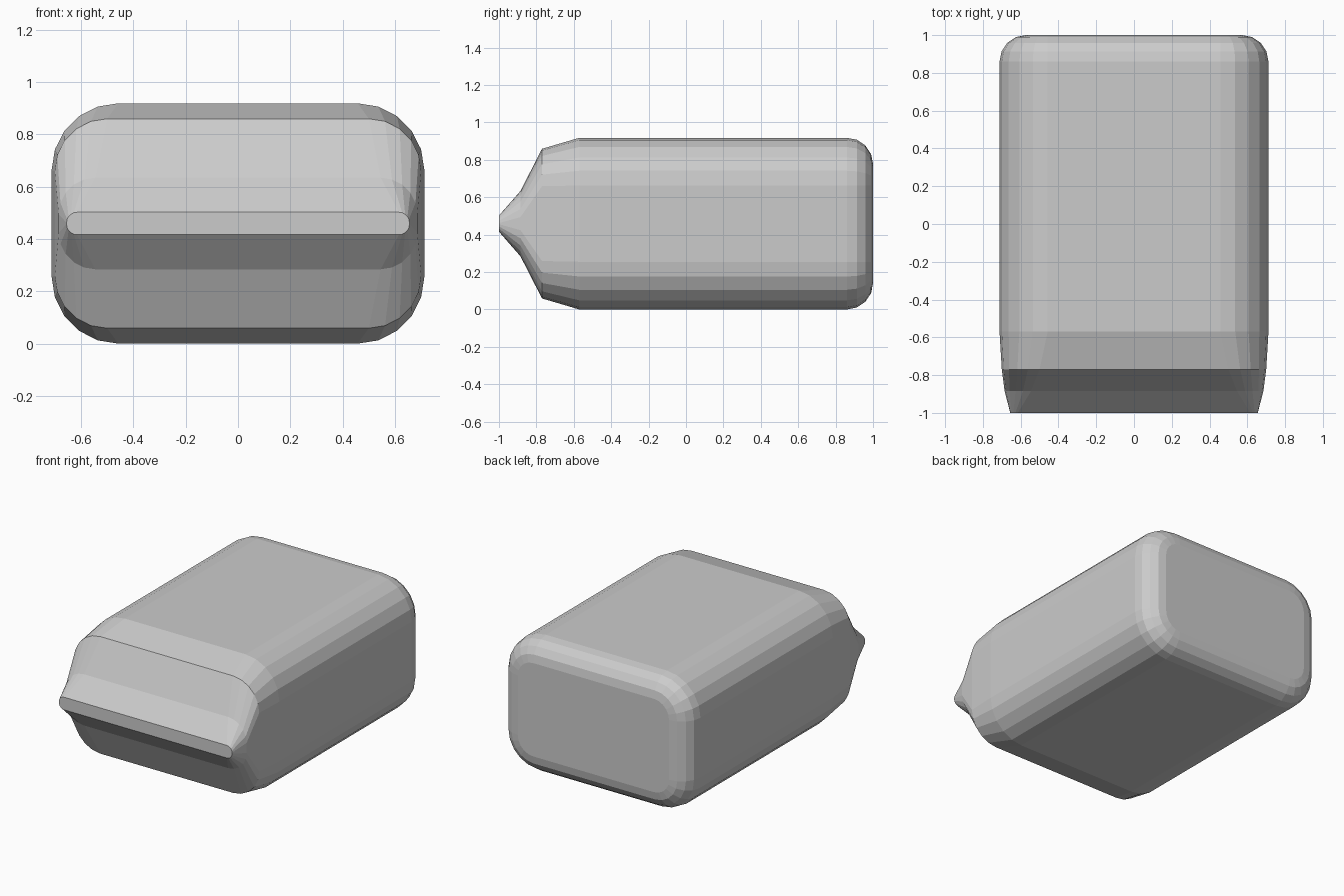
import bpy, bmesh, math

if "Cube" in bpy.data.objects:
    bpy.data.objects.remove(bpy.data.objects["Cube"])

CZ = 0.459   # mid height of the body
SEG = 5      # facets per rounded corner


def section(bm, y, hw, hh, r, cz=CZ):
    """Ring of vertices: a rounded rectangle in the xz plane."""
    ring = []
    for k, (sx, sz) in enumerate([(1, 1), (-1, 1), (-1, -1), (1, -1)]):
        for i in range(SEG + 1):
            a = math.pi / 2 * (k + i / SEG)
            ring.append(bm.verts.new((sx * (hw - r) + r * math.cos(a), y,
                                      cz + sz * (hh - r) + r * math.sin(a))))
    return ring


bm = bmesh.new()

# Tapered crimped nose, then the full straight body: y, half width, half height, corner radius
rings = [section(bm, *s) for s in [
    (-1.00, 0.655, 0.043, 0.04),
    (-0.885, 0.685, 0.175, 0.14),
    (-0.77, 0.70, 0.40, 0.20),
    (-0.57, 0.712, 0.459, 0.255)]]

# Rounded back edge
R = 0.14
for i in range(5):
    a = math.pi / 2 * i / 4
    inset = R * (1 - math.cos(a))
    rings.append(section(bm, 1 - R + R * math.sin(a),
                         0.712 - inset, 0.459 - inset, 0.255 - inset))

# Skin and end caps
for a, b in zip(rings, rings[1:]):
    n = len(a)
    for i in range(n):
        j = (i + 1) % n
        bm.faces.new((a[i], a[j], b[j], b[i]))
bm.faces.new(rings[0])
bm.faces.new(rings[-1])
bmesh.ops.recalc_face_normals(bm, faces=bm.faces)

mesh = bpy.data.meshes.new("rounded_body")
bm.to_mesh(mesh)
bm.free()
body = bpy.data.objects.new("rounded_body", mesh)
bpy.context.collection.objects.link(body)
